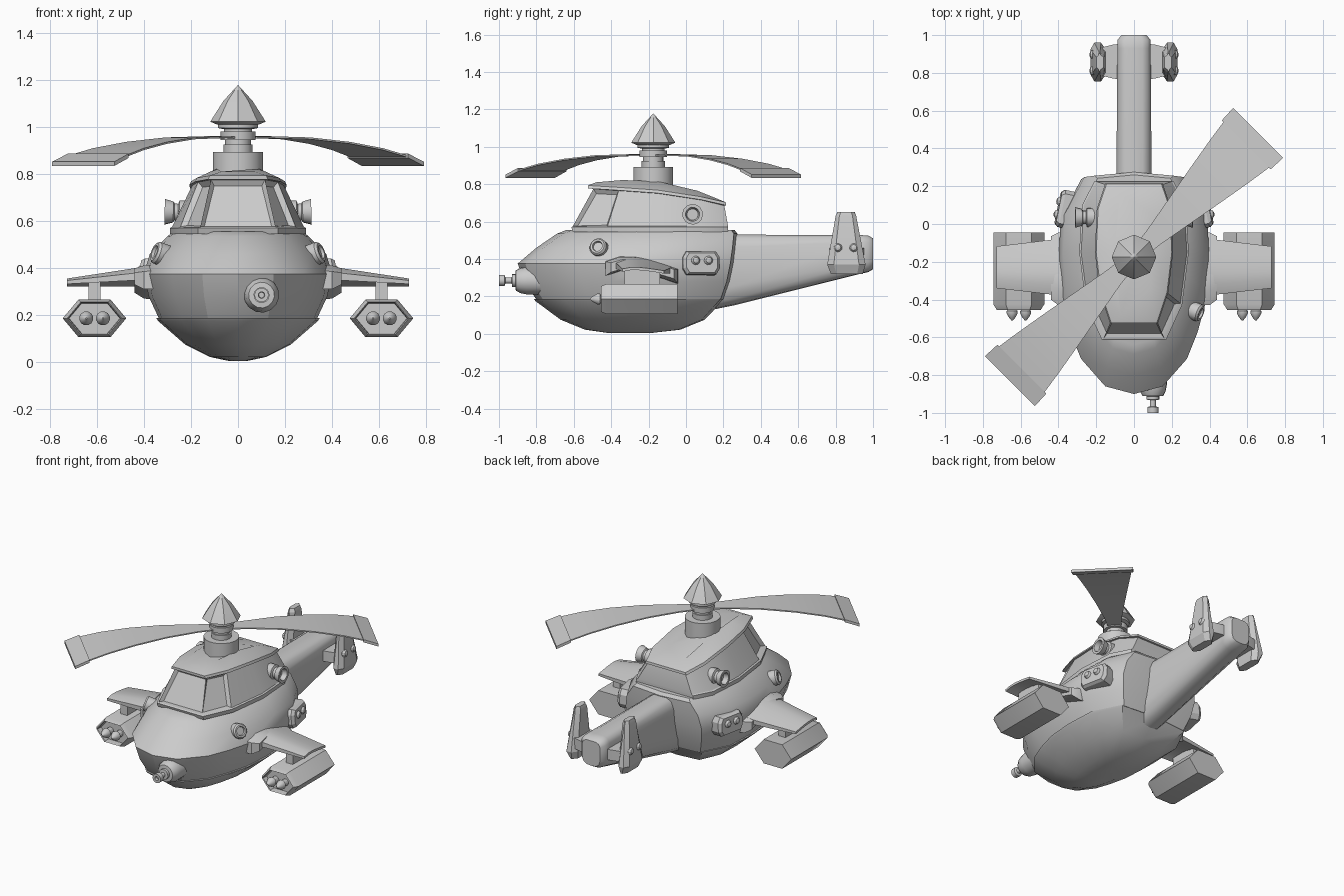
import bpy, bmesh, math
from mathutils import Vector

if "Cube" in bpy.data.objects:
    bpy.data.objects.remove(bpy.data.objects["Cube"])


def finish(name, bm, mirror=False, angle=28, bevel=0):
    bmesh.ops.recalc_face_normals(bm, faces=bm.faces)
    me = bpy.data.meshes.new(name)
    bm.to_mesh(me)
    bm.free()
    ob = bpy.data.objects.new(name, me)
    bpy.context.collection.objects.link(ob)
    for p in me.polygons:
        p.use_smooth = True
    me.set_sharp_from_angle(angle=math.radians(angle))
    if bevel:
        b = ob.modifiers.new("Bevel", 'BEVEL')
        b.width, b.segments = bevel, 1
    if mirror:
        ob.modifiers.new("Mirror", 'MIRROR').use_axis = (True, False, False)
    return ob


def loft_bm(rings):
    bm = bmesh.new()
    vs = [[bm.verts.new(p) for p in r] for r in rings]
    n = len(vs[0])
    for a, b in zip(vs, vs[1:]):
        for i in range(n):
            j = (i + 1) % n
            bm.faces.new((a[i], a[j], b[j], b[i]))
    bm.faces.new(vs[0][::-1])
    bm.faces.new(vs[-1])
    return bm


def loft(name, rings, **kw):
    return finish(name, loft_bm(rings), **kw)


def lathe(name, origin, axis, profile, n=16, **kw):
    # profile = (radius, distance along axis)
    a = Vector(axis).normalized()
    u = a.orthogonal().normalized()
    v = a.cross(u)
    o = Vector(origin)
    rings = [[o + a * h + (u * math.cos(t) + v * math.sin(t)) * r
              for t in (2 * math.pi * i / n for i in range(n))] for r, h in profile]
    return loft(name, rings, **kw)


def full(half):
    # mirror a half outline (x >= 0) into a closed ring
    return half + [(-x, y, z) for x, y, z in reversed(half) if x > 1e-5]


# Hull: one plan outline scaled up through the heights
PLAN = [(0, 0), (.38, .035), (.7, .16), (.84, .28), (.96, .43), (1, .6), (.97, .8), (.70, .98), (0, 1)]


def plan_ring(z, front, back, hw):
    return full([(x * hw, front + t * (back - front), z) for x, t in PLAN])


belly = [(.005, -.42, -.18, .04), (.022, -.54, -.03, .12), (.075, -.67, .10, .225),
         (.175, -.805, .195, .34), (.187, -.815, .205, .347)]
upper = [(.183, -.80, .205, .335), (.28, -.865, .24, .38), (.375, -.90, .26, .40),
         (.46, -.80, .27, .375), (.535, -.69, .275, .30), (.555, -.64, .26, .275)]
loft("belly", [plan_ring(*r) for r in belly])
loft("hull", [plan_ring(*r) for r in upper])

# Cabin with sunken windscreen and corner windows
base = [(.16, -.605, .555), (.245, -.42, .555), (.28, -.15, .555), (.265, .1, .555), (.20, .225, .555)]
top = [(.115, -.495, .775), (.17, -.36, .765), (.195, -.15, .75), (.185, .08, .715), (.14, .205, .685)]
bm = loft_bm([full([(x + .01, y, z - .01) for x, y, z in base]),
              full([(x + .01, y - .008 * (y < -.3), .57) for x, y, z in base]),
              full([(x, y, .575) for x, y, z in base]), full(top)])
bm.normal_update()
bmesh.ops.recalc_face_normals(bm, faces=bm.faces)
wins = [f for f in bm.faces if .62 < f.calc_center_median().z < .72 and f.calc_center_median().y < -.4]
bmesh.ops.inset_individual(bm, faces=wins, thickness=.022, depth=-.022)
finish("cabin", bm)

# Roof with a small brim
loft("roof", [full(top),
              full([(x + .012, y - .03 * (y < -.4) + .01 * (y > .1), z + .002) for x, y, z in top]),
              full([(x + .005, y - .03 * (y < -.4) + .008 * (y > .1), z + .018) for x, y, z in top]),
              full([(.07, -.48, .81), (.09, -.34, .822), (.10, -.15, .815), (.09, .06, .765), (.07, .16, .725)])])

# Rotor mast and cap
MAST = (0, -.175, 0)
lathe("mast_base", MAST, (0, 0, 1), [(.108, .75), (.108, .893)], n=20)
lathe("mast", MAST, (0, 0, 1), [(.062, .88), (.062, .925), (.055, .925), (.055, .945), (.074, .945),
      (.074, .98), (.06, .98), (.06, .99), (.085, .995), (.085, 1.02)])
lathe("mast_cap", MAST, (0, 0, 1), [(.09, 1.01), (.118, 1.022), (.062, 1.11), (.001, 1.177)], n=8)

# Rotor blades: drooping, widening sections and a heavier tip
blade = [(.0, .035, .955), (.15, .052, .956), (.35, .088, .951), (.55, .124, .932), (.72, .153, .905), (.85, .172, .874)]
tip = [(.84, .183, .877), (.93, .187, .843)]
for k in range(2):
    ang = math.radians(45 + 180 * k)
    d = Vector((math.cos(ang), math.sin(ang), 0))
    s = Vector((-d.y, d.x, 0))

    def section(r, w, z, t):
        c = Vector(MAST) + d * r
        return [c + s * (w * a) + Vector((0, 0, z + t * b)) for a, b in ((-1, -1), (1, -1), (1, 1), (-1, 1))]
    loft(f"rotor_blade_{k + 1}", [section(*b, .004) for b in blade])
    loft(f"rotor_blade_tip_{k + 1}", [section(*b, .009) for b in tip])


# Tail boom
def boom_ring(y, hw, zb, zt):
    c = (zb + zt) / 2
    h = (zt - zb) / 2
    return full([(0, y, zb), (hw * .5, y, zb + .03 * h), (hw * .85, y, zb + .2 * h), (hw, y, zb + .55 * h),
                 (hw, y, zt - .35 * h), (hw * .82, y, zt - .1 * h), (hw * .5, y, zt), (0, y, zt)])


loft("tail_boom", [boom_ring(.1, .10, .12, .53), boom_ring(.27, .093, .155, .53), boom_ring(.93, .088, .32, .528),
                   boom_ring(.975, .087, .33, .525), boom_ring(1.0, .066, .345, .51)], angle=40)


# Tail fins, stubs and bolts
def fin_ring(z, y0, y1, x0, x1, c):
    return [(x0, y0 + c, z), (x0, y1 - c, z), (x0 + .025, y1, z), (x1 - .02, y1, z),
            (x1, y1 - c, z), (x1, y0 + c, z), (x1 - .02, y0, z), (x0 + .025, y0, z)]


loft("tail_fin", [fin_ring(.32, .775, .945, .155, .21, .03), fin_ring(.37, .755, .96, .15, .23, .035),
                  fin_ring(.63, .80, .91, .155, .205, .02), fin_ring(.652, .81, .902, .162, .198, .018)],
     mirror=True, angle=20)
loft("tail_fin_stub", [[(x, y0, .39), (x, y1, .39), (x, y1, .46), (x, y0, .46)]
                       for x, y0, y1 in ((.06, .765, .955), (.11, .77, .95), (.17, .785, .935))], mirror=True)
DOME = [(.024, -.03), (.024, .004), (.016, .016), (.004, .02)]
for i, y in enumerate((.812, .897)):
    lathe(f"fin_bolt_{i + 1}", (.216, y, .46), (1, 0, .1), DOME, n=10, mirror=True)


# Wings: cambered section swept outward from a chunky root
def wing_ring(x, y0, y1, zf, zb, th, camber):
    n = 5
    pts = [(y0 + (y1 - y0) * i / n, zf + (zb - zf) * i / n + camber * math.sin(math.pi * (i / n) ** .7)) for i in range(n + 1)]
    return [(x, y, z) for y, z in pts] + [(x, y, z - th) for y, z in reversed(pts)]


loft("wing", [wing_ring(.38, -.38, -.08, .385, .36, .035, .035), wing_ring(.45, -.372, -.085, .377, .352, .03, .03),
              wing_ring(.727, -.34, -.118, .347, .337, .015, .012)], mirror=True)
loft("wing_root", [wing_ring(.34, -.43, -.04, .39, .345, .08, .04), wing_ring(.40, -.43, -.045, .385, .345, .075, .04),
                   wing_ring(.44, -.40, -.065, .38, .345, .05, .03)], mirror=True)

# Rocket pods with recessed front face, pylons and rockets
HEX = [(-.135, 0), (-.068, .08), (.068, .08), (.135, 0), (.068, -.08), (-.068, -.08)]
PX, PZ = .61, .186


def pod_ring(y, s):
    return [(PX + x * s, y, PZ + z * s) for x, z in HEX]


loft("rocket_pod", [pod_ring(-.415, .8), pod_ring(-.45, .82), pod_ring(-.455, .86), pod_ring(-.425, 1), pod_ring(-.045, 1)],
     mirror=True)
loft("pod_pylon", [[(x, y, z) for x, y in ((.585, -.33), (.635, -.33), (.635, -.14), (.585, -.14))]
                   for z in (.25, .35)], mirror=True)
for i, x in enumerate((.574, .645)):
    lathe(f"rocket_{i + 1}", (x, -.44, PZ), (0, -1, 0), [(.022, -.02), (.022, .015), (.03, .02), (.03, .033), (.018, .055), (.003, .072)],
          n=12, mirror=True)

# Side hatches with bolts, following the hull slope
ax = Vector((.97, .2, .08)).normalized()
sy = Vector((-.2, .97, 0)).normalized()
sz = ax.cross(sy)
hc = Vector((.372, .08, .378))
OCT = [(-.1, -.03), (-.08, -.062), (.08, -.062), (.1, -.03), (.1, .03), (.08, .062), (-.08, .062), (-.1, .03)]
loft("side_hatch", [[hc + ax * h + sy * (a * s) + sz * (b * s) for a, b in OCT]
                    for h, s in ((-.06, 1), (.012, 1), (.03, .85))], mirror=True, angle=20)
for i, y in enumerate((-.035, .035)):
    lathe(f"hatch_bolt_{i + 1}", hc + ax * .028 + sy * y + sz * .012, ax, DOME, n=10, mirror=True)

# Exhausts on the cabin sides
lathe("exhaust", (.18, .035, .635), (1, 0, .03), [(.05, 0), (.05, .07), (.036, .075), (.036, .09), (.045, .095),
      (.055, .132), (.038, .132), (.03, .10)], n=14, mirror=True)

# Side lamps
lathe("side_lamp", (.318, -.46, .455), (.85, -.33, .32), [(.048, -.06), (.048, .032), (.04, .042), (.029, .042), (.026, .03)],
      n=14, mirror=True)

# Nose gun
lathe("nose_gun", (.1, -.72, .285), (0, -1, 0), [(.075, 0), (.075, .13), (.068, .165), (.055, .19), (.034, .192), (.034, .21),
      (.016, .212), (.016, .245), (.03, .25), (.03, .28), (.014, .28), (.012, .26)], n=14)
